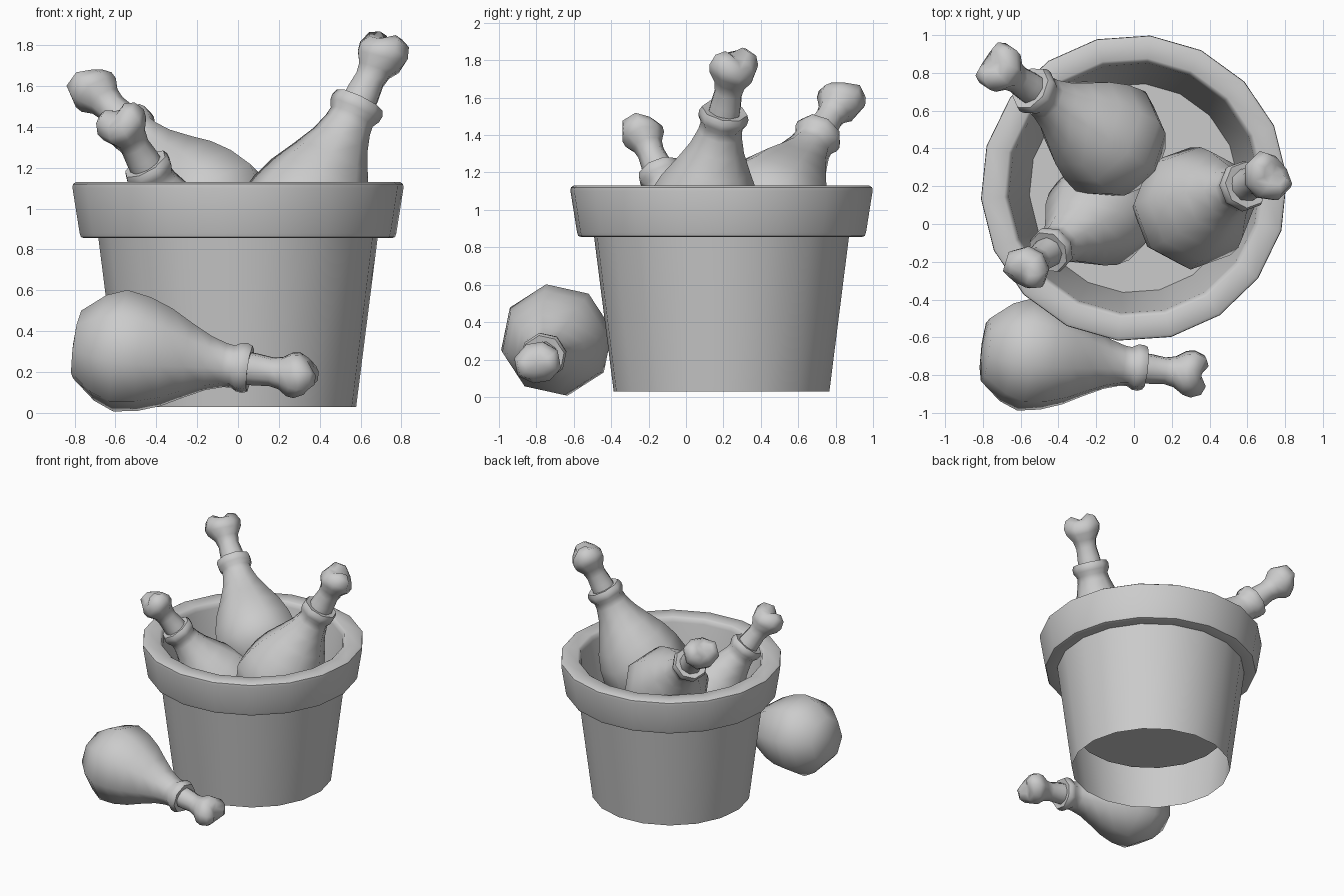
import bpy, bmesh, math
from mathutils import Vector, Matrix

if "Cube" in bpy.data.objects:
    bpy.data.objects.remove(bpy.data.objects["Cube"], do_unlink=True)

grey = bpy.data.materials.new("plain grey")
grey.use_nodes = True
GREY = (0.6, 0.6, 0.6, 1)
grey.diffuse_color = GREY
grey.node_tree.nodes["Principled BSDF"].inputs["Base Color"].default_value = GREY


def lathe(name, profile, sides, matrix, offset=0.0, angle=40, shape=None):
    """Spin (radius, height) points round z; zero radius makes a pole."""
    bm = bmesh.new()
    rings = []
    for i, (r, h) in enumerate(profile):
        if r == 0:
            rings.append([bm.verts.new((0, 0, h))] * sides)
            continue
        ring = []
        for k in range(sides):
            a = offset + math.tau * k / sides
            co = Vector((r * math.cos(a), r * math.sin(a), h))
            ring.append(bm.verts.new(shape(co, a) if shape else co))
        rings.append(ring)
    for low, high in zip(rings, rings[1:]):
        for k in range(sides):
            n = (k + 1) % sides
            corners = dict.fromkeys((low[k], low[n], high[n], high[k]))
            bm.faces.new(list(corners))
    mesh = bpy.data.meshes.new(name)
    bm.to_mesh(mesh)
    bm.free()
    mesh.materials.append(grey)
    obj = bpy.data.objects.new(name, mesh)
    bpy.context.collection.objects.link(obj)
    obj.matrix_world = matrix
    bpy.ops.object.select_all(action="DESELECT")
    obj.select_set(True)
    bpy.context.view_layer.objects.active = obj
    bpy.ops.object.shade_smooth_by_angle(angle=math.radians(angle))
    return obj


# Pot: open foot, tapered wall, thick rim, inner wall and raised floor
pot_profile = [
    (0.58, 0.03), (0.685, 0.855), (0.755, 0.855), (0.77, 0.86), (0.777, 0.88),
    (0.812, 1.10), (0.81, 1.12), (0.795, 1.13), (0.69, 1.13), (0.675, 1.12),
    (0.665, 1.09), (0.555, 0.35), (0, 0.35),
]
lathe("pot", pot_profile, 18, Matrix.Translation((0, 0.19, 0)), math.radians(4), 50)

# Drumstick profiles: height zero is the widest part of the meat
meat_profile = [
    (0, -0.235), (0.17, -0.215), (0.265, -0.10), (0.305, 0.0), (0.285, 0.12),
    (0.245, 0.23), (0.185, 0.34), (0.135, 0.44), (0.11, 0.52), (0.105, 0.56),
    (0.122, 0.59), (0.125, 0.62), (0.115, 0.645), (0.07, 0.64),
]
bone_profile = [
    (0.085, 0.58), (0.08, 0.68), (0.072, 0.75), (0.082, 0.80),
    (0.115, 0.85), (0.122, 0.89), (0.10, 0.94), (0.055, 0.96), (0, 0.945),
]


def knuckle(co, a):
    """Swell the bone end into two lobes."""
    swell = max(0.0, co.z - 0.76) * math.cos(2 * a)
    return Vector((co.x * (1 + 0.6 * swell), co.y * (1 + 0.6 * swell), co.z + 0.12 * swell))


def drumstick(name, knob, direction, size, roll):
    axis = Vector(direction).normalized()
    centre = Vector(knob) - axis * 0.87 * size
    matrix = (Matrix.Translation(centre) @ axis.to_track_quat("Z", "Y").to_matrix().to_4x4()
              @ Matrix.Rotation(math.radians(roll), 4, "Z") @ Matrix.Scale(size, 4))
    lathe(name + "_meat", meat_profile, 8, matrix, angle=60)
    lathe(name + "_bone", bone_profile, 8, matrix, math.pi / 8, 60, knuckle)


drumstick("fallen_drumstick", (0.28, -0.79, 0.185), (0.86, -0.10, -0.12), 1.0, 10)
drumstick("left_drumstick", (0.70, 0.25, 1.745), (0.43, 0.18, 0.89), 1.08, 20)
drumstick("back_drumstick", (-0.70, 0.82, 1.575), (-0.63, 0.42, 0.65), 1.06, 0)
drumstick("front_drumstick", (-0.56, -0.23, 1.40), (-0.47, -0.36, 0.81), 1.0, 30)
